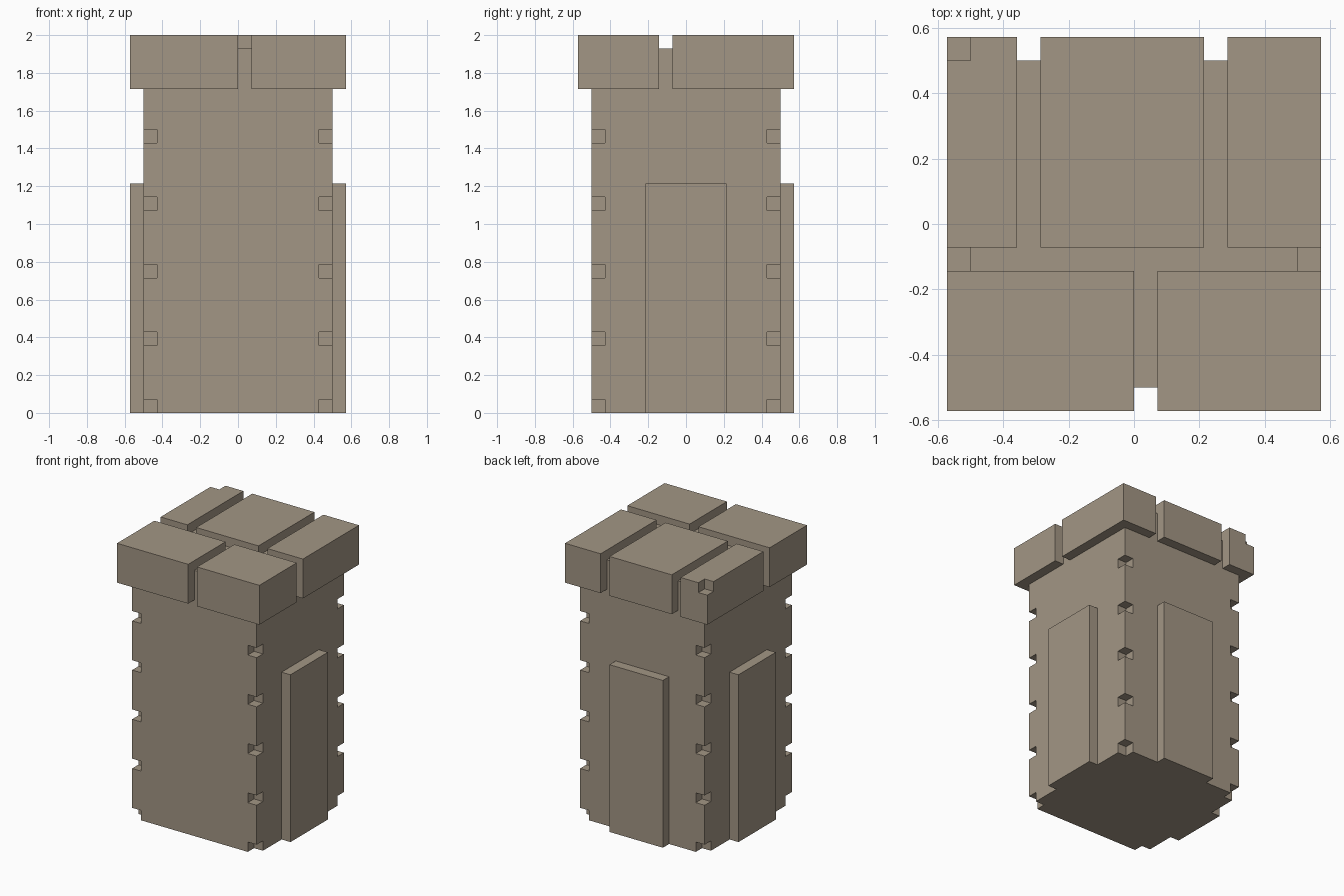
import bpy, bmesh
from mathutils import Vector

cube = bpy.data.objects.get("Cube")
if cube:
    bpy.data.objects.remove(cube, do_unlink=True)

U = 1 / 14  # one building unit; the tower is 28 units tall

stone = bpy.data.materials.new("warm_grey_stone")
stone.use_nodes = True
COLOR = (0.365, 0.305, 0.232, 1)
stone.diffuse_color = COLOR
stone.node_tree.nodes["Principled BSDF"].inputs["Base Color"].default_value = COLOR


def boxes(name, spans):
    """One object made of boxes, each given as (low corner, high corner) in units."""
    bm = bmesh.new()
    for low, high in spans:
        low, high = Vector(low) * U, Vector(high) * U
        for v in bmesh.ops.create_cube(bm, size=1)["verts"]:
            v.co = (low + high) / 2 + v.co * (high - low)
    mesh = bpy.data.meshes.new(name)
    bm.to_mesh(mesh)
    bm.free()
    mesh.materials.append(stone)
    obj = bpy.data.objects.new(name, mesh)
    bpy.context.collection.objects.link(obj)
    return obj


def carve(obj, spans):
    """Cut the boxes out of the object and remove the cutter."""
    cutter = boxes(obj.name + "_cutter", spans)
    cutter.hide_render = True
    mod = obj.modifiers.new("notches", "BOOLEAN")
    mod.operation, mod.solver, mod.object = "DIFFERENCE", "EXACT", cutter
    bpy.context.view_layer.objects.active = obj
    bpy.ops.object.modifier_apply(modifier=mod.name)
    bpy.data.objects.remove(cutter, do_unlink=True)


# Tower shaft with small notches up each corner
shaft = boxes("tower_shaft", [((-7, -7, 0), (7, 7, 27))])
notches = []
for sx in (-1, 1):
    for sy in (-1, 1):
        for z in range(0, 21, 5):
            x, y = sorted((6 * sx, 8 * sx)), sorted((6 * sy, 8 * sy))
            notches.append(((x[0], y[0], z if z else -1), (x[1], y[1], z + 1)))
carve(shaft, notches)

# Buttress slabs on both sides and the back
boxes("left_buttress", [((7, -3, 0), (8, 3, 17))])
boxes("right_buttress", [((-8, -3, 0), (-7, 3, 17))])
boxes("back_buttress", [((-3, 7, 0), (3, 8, 17))])

# Capstones separated by narrow gaps: the shaft top shows as the gap floor
capstones = {
    "front_right_capstone": (-8, 0, -8, -2),
    "front_left_capstone": (1, 8, -8, -2),
    "back_right_capstone": (-8, -5, -1, 8),
    "back_middle_capstone": (-4, 3, -1, 8),
    "back_left_capstone": (4, 8, -1, 8),
}
for name, (x0, x1, y0, y1) in capstones.items():
    cap = boxes(name, [((x0, y0, 24), (x1, y1, 28))])
    if name == "back_right_capstone":  # chipped corner
        carve(cap, [((-9, 7, 27), (-7, 9, 29))])
